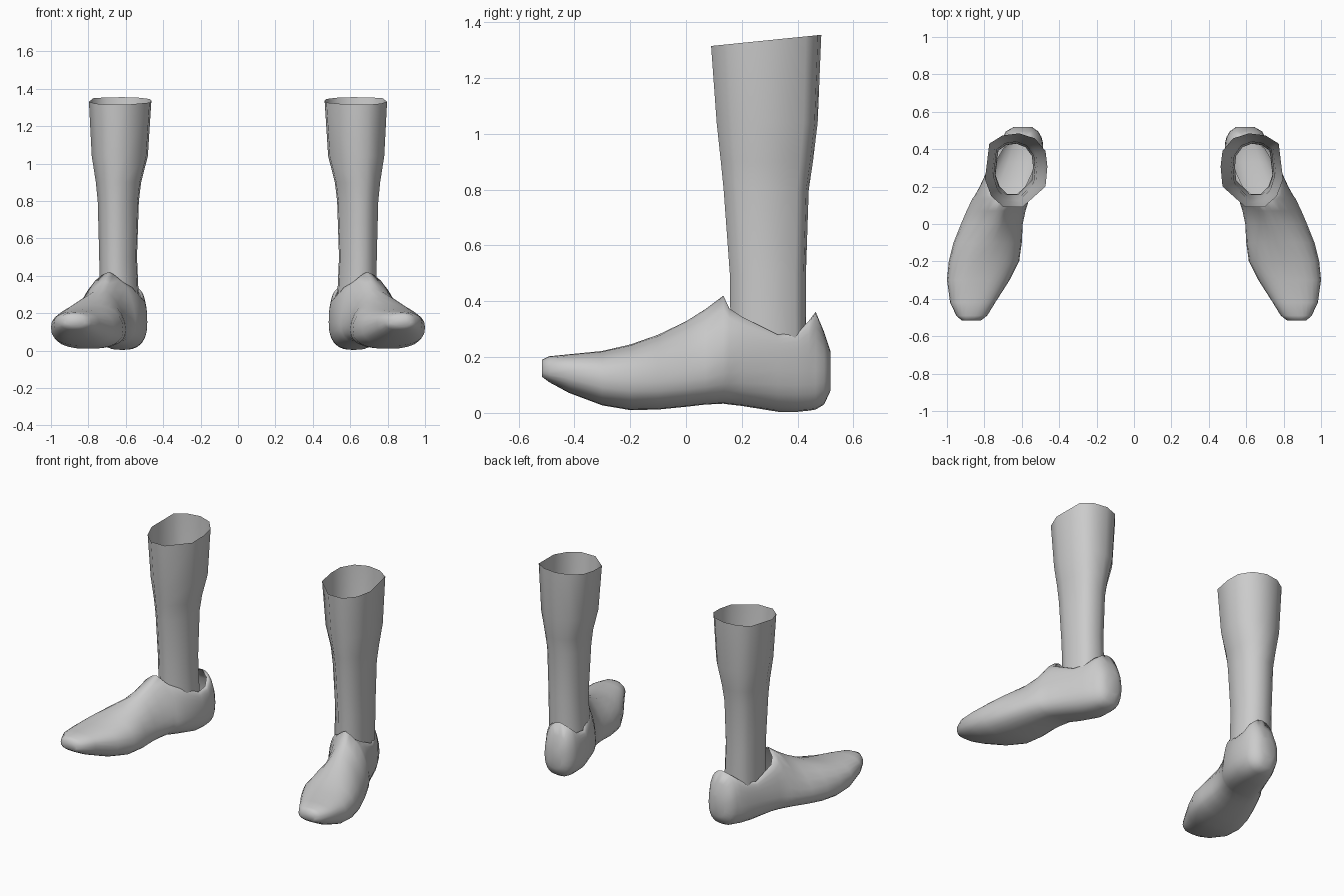
import bpy, bmesh, math

if "Cube" in bpy.data.objects:
    bpy.data.objects.remove(bpy.data.objects["Cube"])

grey = bpy.data.materials.new("plain grey")
grey.diffuse_color = (0.6, 0.6, 0.6, 1)
grey.use_nodes = True
grey.node_tree.nodes["Principled BSDF"].inputs["Base Color"].default_value = grey.diffuse_color


def loft(name, rings, closed, caps):
    """Skin a row of equal-length point rings, then mirror to the other side."""
    bm = bmesh.new()
    vs = [[bm.verts.new(p) for p in r] for r in rings]
    n = len(rings[0])
    for a, b in zip(vs, vs[1:]):
        for i in range(n if closed else n - 1):
            j = (i + 1) % n
            bm.faces.new((a[i], a[j], b[j], b[i]))
    if caps:
        bm.faces.new(vs[0])
        bm.faces.new(vs[-1])
    bmesh.ops.remove_doubles(bm, verts=bm.verts, dist=0.0005)
    bmesh.ops.recalc_face_normals(bm, faces=bm.faces)
    for f in bm.faces:
        f.smooth = True
    me = bpy.data.meshes.new(name)
    bm.to_mesh(me)
    bm.free()
    me.materials.append(grey)
    ob = bpy.data.objects.new(name, me)
    bpy.context.collection.objects.link(ob)
    ob.modifiers.new("other side", 'MIRROR').use_mirror_merge = False
    return ob


# Shin: one irregular unit outline fitted to each height
outline = [(0, .55), (.03, .76), (.2, .93), (.45, 1), (.72, .97),
           (.93, .86), (1, .38), (.9, .15), (.7, 0), (.4, 0), (.03, .28)]
# z, x min, x max, y min, y max
shin = [(.27, .53, .74, .16, .43), (.50, .54, .742, .157, .43),
        (.80, .53, .75, .135, .44), (.90, .518, .76, .125, .455),
        (1.04, .482, .782, .11, .472), (1.335, .463, .797, .09, .485)]
rings = []
for z, x0, x1, y0, y1 in shin:
    tilt = .04 if z > 1.3 else 0      # sloping top rim
    rings.append([(x0 + u * (x1 - x0), y0 + v * (y1 - y0), z + tilt * (v - .5))
                  for u, v in outline])
loft("shin", rings, True, False)

# Foot: U-shaped sections from toe to heel, open at the top around the ankle
# y, x min, x max, z bottom, z top
foot = [(-.517, .82, .92, .13, .19), (-.49, .785, .95, .11, .203),
        (-.42, .742, .983, .072, .21), (-.30, .665, 1.0, .027, .222),
        (-.20, .614, .99, .01, .245), (-.10, .60, .965, .012, .28),
        (0, .595, .925, .022, .328), (.07, .58, .895, .03, .372),
        (.134, .56, .865, .033, .42), (.155, .547, .85, .03, .375),
        (.20, .52, .825, .025, .345), (.33, .485, .765, .004, .28),
        (.40, .485, .735, .004, .29), (.44, .488, .715, .008, .33),
        (.465, .495, .70, .012, .362), (.495, .512, .685, .03, .29),
        (.518, .545, .645, .08, .22)]
N = 6


def quarter(y, xs, xc, zm, zc, p):
    """Rounded quarter arc from the widest point (xs, zm) to (xc, zc)."""
    pts = []
    for i in range(N + 1):
        a = math.pi / 2 * i / N
        c, s = (0, 1) if i == N else (math.cos(a) ** p, math.sin(a) ** p)
        pts.append((xc + (xs - xc) * c, y, zm + (zc - zm) * s))
    return pts


rings = []
for y, xl, xr, zb, zt in foot:
    xb = (xl + xr) / 2
    xt = .73 - .3 * y                                              # ridge line
    gap = .112 * math.sqrt(max(0, 1 - ((y - .3) / .165) ** 2))     # ankle opening
    zm = .15 - .04 * max(0, 1 - ((y + .12) / .3) ** 2)             # widest height
    e = .85 + .5 * math.exp(-((y - .06) / .15) ** 2)               # instep slope
    rings.append(quarter(y, xl, xt - gap, zm, zt, e)[::-1]
                 + quarter(y, xl, xb, zm, zb, .8)[1:]
                 + quarter(y, xr, xb, zm, zb, .8)[-2::-1]
                 + quarter(y, xr, xt + gap, zm, zt, e)[1:])
loft("foot", rings, False, True)
